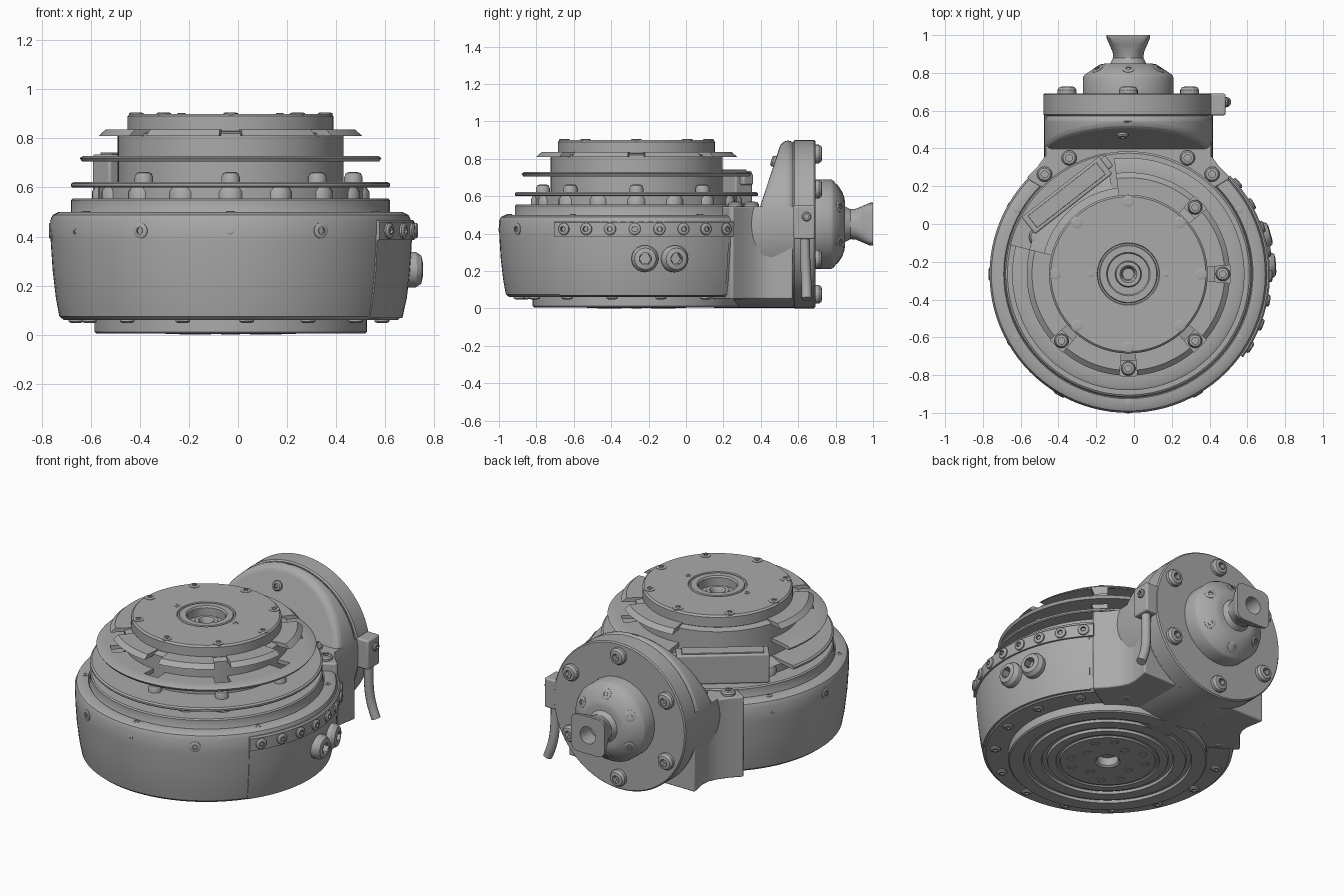
import bpy, bmesh
from math import sin, cos, radians, pi
from mathutils import Vector, Matrix

if "Cube" in bpy.data.objects:
    bpy.data.objects.remove(bpy.data.objects["Cube"])

C = Vector((-0.03, -0.265, 0))      # turntable axis
M = Vector((-0.03, 0, 0.45))        # drive axis, along y
UP, BACK = Vector((0, 0, 1)), Vector((0, 1, 0))

grey = bpy.data.materials.new("machined_grey")
grey.use_nodes = True
tone = (0.40, 0.40, 0.40, 1)
grey.diffuse_color = tone
grey.node_tree.nodes["Principled BSDF"].inputs["Base Color"].default_value = tone


def finish(name, bm, angle=32):
    bmesh.ops.remove_doubles(bm, verts=bm.verts, dist=1e-5)
    bmesh.ops.recalc_face_normals(bm, faces=bm.faces)
    me = bpy.data.meshes.new(name)
    bm.to_mesh(me)
    bm.free()
    ob = bpy.data.objects.new(name, me)
    bpy.context.collection.objects.link(ob)
    me.materials.append(grey)
    bpy.ops.object.select_all(action='DESELECT')
    ob.select_set(True)
    bpy.context.view_layer.objects.active = ob
    bpy.ops.object.shade_smooth_by_angle(angle=radians(angle))
    return ob


def lathe_into(bm, prof, loc=C, axis=UP, arc=None, seg=96):
    """Turn (radius, height) points about an axis; arc (degrees) gives a solid sector."""
    a0, a1 = arc or (0, 360)
    n = seg if not arc else max(4, int(seg * (a1 - a0) / 360))
    rot = axis.to_track_quat('Z', 'Y').to_matrix() if axis != UP else Matrix.Identity(3)
    rings = []
    for i in range(n + 1 if arc else n):
        a = radians(a0 + (a1 - a0) * i / n)
        rings.append([bm.verts.new(loc + rot @ Vector((r * cos(a), r * sin(a), h))) for r, h in prof])
    k = len(prof)
    for i in range(n):
        p, q = rings[i], rings[(i + 1) % len(rings)]
        for j in range(k if arc else k - 1):
            m = (j + 1) % k
            bm.faces.new((p[j], q[j], q[m], p[m]))
    if arc:
        bm.faces.new(rings[0])
        bm.faces.new(rings[-1])


def lathe(name, prof, **kw):
    bm = bmesh.new()
    lathe_into(bm, prof, **kw)
    return finish(name, bm)


def cut(ob, co, no):
    """Slice away everything on the side the normal points to, and cap it."""
    bm = bmesh.new()
    bm.from_mesh(ob.data)
    g = bm.verts[:] + bm.edges[:] + bm.faces[:]
    r = bmesh.ops.bisect_plane(bm, geom=g, plane_co=co, plane_no=no, clear_outer=True)
    edges = [e for e in r["geom_cut"] if isinstance(e, bmesh.types.BMEdge)]
    bmesh.ops.edgeloop_fill(bm, edges=edges)
    bm.to_mesh(ob.data)
    bm.free()


def bevel(ob, w, n=3):
    m = ob.modifiers.new("edge", 'BEVEL')
    m.width, m.segments, m.limit_method = w, n, 'ANGLE'


def box(name, lo, hi, w=0.01):
    bm = bmesh.new()
    lo, hi = Vector(lo), Vector(hi)
    bmesh.ops.create_cube(bm, size=1, matrix=Matrix.Translation((lo + hi) / 2) @ Matrix.Diagonal((hi - lo).to_4d()))
    ob = finish(name, bm)
    bevel(ob, w)
    return ob


def bolts(name, spots, r, h):
    """Socket-head screws at (position, direction) spots."""
    bm = bmesh.new()
    for p, d in spots:
        lathe_into(bm, [(r, -0.02), (r, h * .5), (r * .8, h * .9), (r * .5, h), (r * .45, h)], loc=p, axis=d, seg=20)
        lathe_into(bm, [(r * .45, h), (r * .45, h * .2), (0, h * .2)], loc=p, axis=d, seg=6)
    return finish(name, bm)


def polar(r, deg, z, about=C):
    a = radians(deg)
    return about + Vector((r * cos(a), r * sin(a), z))


def out(deg):
    return Vector((cos(radians(deg)), sin(radians(deg)), 0))


# Turntable housing with grooved underside
lathe("main_housing", [(0.5, 0.06), (0.68, 0.06), (0.698, 0.075), (0.712, 0.15), (0.725, 0.26), (0.733, 0.38),
                       (0.735, 0.465), (0.725, 0.488), (0.7, 0.5), (0.66, 0.5), (0.655, 0.492), (0.65, 0.5),
                       (0.65, 0.548), (0.643, 0.555), (0.5, 0.555)])
lathe("base_disc", [(0.54, 0.07), (0.555, 0.06), (0.555, 0.012), (0.548, 0.005), (0.47, 0.005), (0.465, 0.02),
                    (0.44, 0.02), (0.435, 0.005), (0.37, 0.005), (0.365, 0.02), (0.34, 0.02), (0.335, 0.005),
                    (0.29, 0.005), (0.285, 0.012), (0.27, 0.012), (0.265, 0.003), (0.07, 0.003), (0.06, 0.012),
                    (0.06, 0.06), (0, 0.06)])
bm = bmesh.new()
for i in range(12):
    p = polar(0.21 if i % 3 else 0.15, 30 * i, 0.003)
    lathe_into(bm, [(0.026, 0.004), (0.026, -0.003), (0.018, -0.003), (0.016, 0.004), (0, 0.004)], loc=p, seg=16)
finish("base_hole_rims", bm)

# Core and cover plate with central bore
lathe("core", [(0.54, 0.55), (0.54, 0.6), (0.46, 0.62), (0.46, 0.82), (0.41, 0.83)])
lathe("top_plate", [(0.41, 0.82), (0.42, 0.83), (0.42, 0.89), (0.41, 0.9), (0.165, 0.9), (0.162, 0.892), (0.154, 0.892),
                    (0.15, 0.9), (0.115, 0.9), (0.108, 0.89), (0.108, 0.84), (0.07, 0.84), (0.065, 0.865),
                    (0.045, 0.865), (0.035, 0.85), (0.03, 0.8), (0, 0.8)])
bolts("core_bosses", [(polar(0.51, 22.5 * i, 0.56), UP) for i in range(16)], 0.055, 0.045)

# Cooling fins, open at the rear corner and notched above the screws
OPEN, CLOSE = -194, 97
notches = [-135, -90, -45, 0, 45]
spans = list(zip([OPEN] + [a + 5 for a in notches], [a - 5 for a in notches] + [CLOSE]))
lathe("lower_fin", [(0.5, 0.6), (0.645, 0.6), (0.65, 0.605), (0.65, 0.615), (0.64, 0.622), (0.45, 0.622)],
      arc=(OPEN, CLOSE + 4))
lathe("middle_fin_rim", [(0.54, 0.705), (0.605, 0.705), (0.615, 0.72), (0.6, 0.728), (0.54, 0.728)], arc=(OPEN, CLOSE))
bm = bmesh.new()
for s in spans:
    lathe_into(bm, [(0.44, 0.705), (0.541, 0.705), (0.541, 0.728), (0.44, 0.728)], arc=s)
finish("middle_fin_web", bm)
bm = bmesh.new()
for s in spans:
    lathe_into(bm, [(0.4, 0.81), (0.538, 0.81), (0.51, 0.835), (0.4, 0.835)], arc=s)
finish("upper_fin", bm)
bolts("fin_screws", [(polar(0.5, a, 0.62), UP) for a in notches], 0.038, 0.042)

# Electrical connector in the fin opening
conn = box("connector", (-0.26, 0.47, 0.555), (0.26, 0.585, 0.735))
lid = box("connector_lid", (-0.23, 0.49, 0.73), (0.23, 0.57, 0.742), 0.003)
tab = box("connector_plug", (0.22, 0.5, 0.66), (0.29, 0.57, 0.72))
for ob in (conn, lid, tab):
    ob.matrix_world = Matrix.Translation(C) @ Matrix.Rotation(radians(38), 4, 'Z')

# Side cover, its screw strip and plugs
lathe("side_cover", [(0.66, 0.065), (0.7, 0.068), (0.718, 0.15), (0.731, 0.26), (0.739, 0.39), (0.739, 0.46), (0.66, 0.46)],
      arc=(-36, 42))
lathe("cover_strip", [(0.68, 0.385), (0.75, 0.385), (0.75, 0.46), (0.742, 0.468), (0.68, 0.468)], arc=(-36, 44))
bolts("cover_screws", [(polar(0.75, -31 + 10.1 * i, 0.424), out(-31 + 10.1 * i)) for i in range(8)], 0.032, 0.014)
bolts("cover_plugs", [(polar(0.728, a, 0.265), out(a)) for a in (3.5, 16)], 0.072, 0.055)

# Small screws and pins
bolts("top_screws", [(polar(0.385, 45 * i, 0.9), UP) for i in range(8)], 0.03, 0.005)
bolts("top_pins", [(polar(0.2, a, 0.9), UP) for a in (0, 180)], 0.016, 0.004)
bolts("rim_pins", [(polar(0.68, 30 + 60 * i, 0.5), UP) for i in range(6)], 0.018, 0.004)
bolts("wall_screws", [(polar(0.733, a, 0.424), out(a)) for a in (-60, -120, 180)], 0.032, 0.008)
bolts("wall_pins", [(polar(0.733, a, 0.42), out(a)) for a in (-90, -150, 150)], 0.012, 0.004)
bolts("underside_screws", [(polar(0.63, a, 0.06), -UP) for a in range(-180, 180, 24)], 0.03, 0.012)

# Bracket joining the drive to the turntable
half = [(0.43, 0.57), (0.41, 0.46), (0.415, 0.41), (0.44, 0.36), (0.48, 0.305), (0.535, 0.25), (0.53, 0.235), (0.3, 0.1)]
plan = half + [(-x, y) for x, y in reversed(half)]
bm = bmesh.new()
f = bm.faces.new([bm.verts.new((x + C.x, y, 0.05)) for x, y in plan])
ext = bmesh.ops.extrude_face_region(bm, geom=[f])
bmesh.ops.translate(bm, verts=[v for v in ext["geom"] if isinstance(v, bmesh.types.BMVert)], vec=(0, 0, 0.495))
bevel(finish("bracket", bm), 0.02)
low = lathe("bracket_underside", [(0, 0.13), (0.44, 0.13), (0.447, 0.15), (0.447, 0.58), (0, 0.58)], loc=M, axis=BACK)
cut(low, (0, 0, 0.545), UP)
bolts("bracket_screws", [(polar(0.69, a, 0.545), UP) for a in (50, 63, 117, 130)], 0.04, 0.025)

# Drive housing with its slanted face
slant = Vector((0, -0.95, 0.31)).normalized()
drive = lathe("drive_housing", [(0, 0.2), (0.447, 0.2), (0.447, 0.58), (0, 0.58)], loc=M, axis=BACK)
cut(drive, (0, 0.4, 0.555), slant)
bevel(drive, 0.035, 4)
bolts("drive_plug", [(Vector((-0.06, 0.475, 0.785)), slant)], 0.03, 0.02)

# Rear flange, domed cap and hollow square drive shaft
lathe("rear_flange", [(0, 0.572), (0.442, 0.572), (0.45, 0.58), (0.45, 0.685), (0.443, 0.692), (0, 0.692)], loc=M, axis=BACK)
lathe("rear_cap", [(0.24, 0.68), (0.24, 0.775), (0.232, 0.79), (0.15, 0.845), (0.12, 0.85), (0, 0.85)], loc=M, axis=BACK)
ring = [Vector((cos(radians(30 + 60 * i)), 0, sin(radians(30 + 60 * i)))) for i in range(6)]
bolts("flange_bolts", [(M + 0.375 * d + BACK * 0.692, BACK) for d in ring], 0.05, 0.036)
bolts("cap_bolts", [(M + 0.185 * d + BACK * 0.818, (BACK + 0.65 * d).normalized()) for d in ring], 0.032, 0.008)

bm = bmesh.new()
loops = []
for y, r, p in [(0.84, 0.1, 1), (0.88, 0.08, 1), (0.91, 0.083, .8), (0.95, 0.1, .5), (0.985, 0.115, .35), (1.0, 0.115, .35),
                (1.0, 0.052, 1), (0.9, 0.052, 1), (0.9, 0.001, 1)]:
    loop = []
    for i in range(48):
        c, s = cos(i * pi / 24), sin(i * pi / 24)
        sq = [abs(v) ** p * (1 if v > 0 else -1) for v in (c, s)]
        loop.append(bm.verts.new(M + Vector((r * sq[0], y, r * sq[1]))))
    loops.append(loop)
for p, q in zip(loops, loops[1:]):
    for i in range(48):
        bm.faces.new((p[i], p[i - 1], q[i - 1], q[i]))
bm.faces.new(loops[-1])
finish("drive_shaft", bm)

# Cable outlet
box("cable_outlet", (0.36, 0.575, 0.37), (0.485, 0.69, 0.55))
bolts("outlet_screw", [(Vector((0.485, 0.645, 0.49)), Vector((1, 0, 0)))], 0.025, 0.015)
cu = bpy.data.curves.new("cable", 'CURVE')
cu.dimensions, cu.bevel_depth, cu.bevel_resolution, cu.use_fill_caps = '3D', 0.027, 4, True
sp = cu.splines.new('NURBS')
path = [(0.445, 0.635, 0.42), (0.445, 0.635, 0.3), (0.445, 0.64, 0.2), (0.46, 0.645, 0.12), (0.49, 0.645, 0.05)]
sp.points.add(len(path) - 1)
for pt, co in zip(sp.points, path):
    pt.co = (*co, 1)
sp.use_endpoint_u, sp.order_u = True, 4
cable = bpy.data.objects.new("cable", cu)
cu.materials.append(grey)
bpy.context.collection.objects.link(cable)
